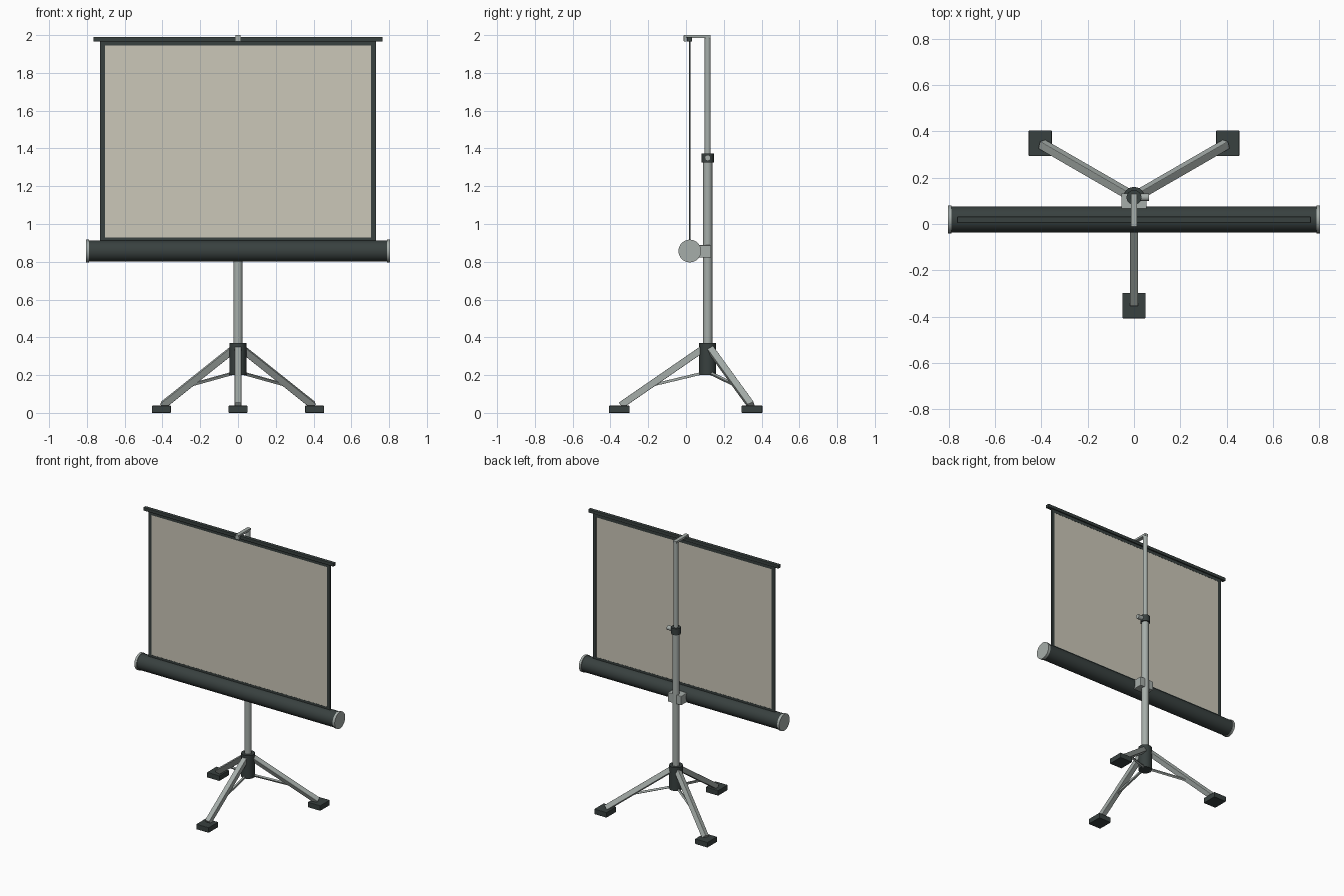
import bpy
import math
from mathutils import Vector, Matrix

cube = bpy.data.objects.get("Cube")
if cube:
    bpy.data.objects.remove(cube, do_unlink=True)


def material(name, rgb):
    m = bpy.data.materials.new(name)
    m.use_nodes = True
    m.diffuse_color = (*rgb, 1)
    bsdf = next(n for n in m.node_tree.nodes if n.type == 'BSDF_PRINCIPLED')
    bsdf.inputs["Base Color"].default_value = (*rgb, 1)
    return m


DARK = material("charcoal", (0.04, 0.052, 0.05))
METAL = material("grey metal", (0.38, 0.42, 0.40))
FABRIC = material("cream fabric", (0.60, 0.57, 0.48))

POLE_Y = 0.115
SCREEN_Y = 0.02


def finish(name, mat, bevel=0):
    ob = bpy.context.object
    ob.name = name
    ob.data.materials.append(mat)
    if bevel:
        mod = ob.modifiers.new("bevel", 'BEVEL')
        mod.width = bevel
        mod.segments = 2
    return ob


def box(name, lo, hi, mat, bevel=0):
    """Box between two opposite corners."""
    lo, hi = Vector(lo), Vector(hi)
    bpy.ops.mesh.primitive_cube_add(size=1)
    ob = finish(name, mat, bevel)
    ob.data.transform(Matrix.Translation((lo + hi) / 2) @ Matrix.Diagonal((*(hi - lo), 1)))
    return ob


def rod(name, a, b, radius, mat, sides=32):
    """Round bar from a to b."""
    a, b = Vector(a), Vector(b)
    bpy.ops.mesh.primitive_cylinder_add(vertices=sides, radius=radius, depth=(b - a).length)
    ob = finish(name, mat)
    ob.location = (a + b) / 2
    ob.rotation_euler = (b - a).to_track_quat('Z', 'Y').to_euler()
    bpy.ops.object.shade_smooth_by_angle(angle=math.radians(35))
    return ob


def strut(name, a, b, width, mat):
    """Square bar from a to b."""
    a, b = Vector(a), Vector(b)
    bpy.ops.mesh.primitive_cube_add(size=1)
    ob = finish(name, mat, width * 0.08)
    ob.data.transform(Matrix.Diagonal((width, width, (b - a).length, 1)))
    ob.location = (a + b) / 2
    ob.rotation_euler = Vector((0, 0, 1)).rotation_difference(b - a).to_euler()
    return ob


# Tripod: hub, three legs with braces and feet
rod("tripod_hub", (0, POLE_Y, 0.2), (0, POLE_Y, 0.37), 0.045, DARK)
for name, angle in (("front", -90), ("back_left", 30), ("back_right", 150)):
    c, s = math.cos(math.radians(angle)), math.sin(math.radians(angle))

    def at(r, z):
        return Vector((c * r, POLE_Y + s * r, z))

    strut(name + "_leg", at(0.46, 0.04), at(0.025, 0.34), 0.036, METAL)
    strut(name + "_brace", at(0.28, 0.15), at(0.03, 0.21), 0.014, METAL)
    foot = at(0.468, 0)
    box(name + "_foot", foot - Vector((0.05, 0.055, 0)), foot + Vector((0.05, 0.055, 0.038)), DARK, 0.003)

# Telescoping pole
rod("lower_pole", (0, POLE_Y, 0.22), (0, POLE_Y, 1.34), 0.024, METAL)
rod("upper_pole", (0, POLE_Y, 1.3), (0, POLE_Y, 1.99), 0.016, METAL)
rod("pole_collar", (0, POLE_Y, 1.325), (0, POLE_Y, 1.372), 0.032, DARK)
rod("collar_knob", (0.025, POLE_Y, 1.35), (0.065, POLE_Y, 1.35), 0.016, METAL, 20)

# Top arm and hook holding the hanging bar
box("top_arm", (-0.014, -0.012, 1.984), (0.014, 0.131, 2.0), METAL, 0.002)
box("top_hook", (-0.016, -0.012, 1.966), (0.016, 0.002, 1.99), METAL, 0.002)
box("hanging_bar", (-0.765, 0.004, 1.966), (0.765, 0.032, 1.99), DARK, 0.004)

# Roller case with end caps and its bracket
CASE_Z = 0.857
rod("roller_case", (-0.79, SCREEN_Y, CASE_Z), (0.79, SCREEN_Y, CASE_Z), 0.056, DARK, 48)
for name, side in (("left", 1), ("right", -1)):
    rod(name + "_end_cap", (side * 0.788, SCREEN_Y, CASE_Z), (side * 0.805, SCREEN_Y, CASE_Z), 0.06, METAL, 48)
box("case_bracket", (-0.054, 0.06, 0.822), (0.054, 0.132, 0.888), METAL, 0.003)

# Screen sheet with dark border
box("screen_fabric", (-0.706, SCREEN_Y - 0.003, 0.928), (0.706, SCREEN_Y + 0.003, 1.945), FABRIC)
for name, side in (("left", 1), ("right", -1)):
    x = sorted((side * 0.705, side * 0.73))
    box(name + "_border", (x[0], SCREEN_Y - 0.004, 0.9), (x[1], SCREEN_Y + 0.004, 1.97), DARK)
for name, z0, z1 in (("bottom", 0.9, 0.929), ("top", 1.944, 1.97)):
    box(name + "_border", (-0.706, SCREEN_Y - 0.004, z0), (0.706, SCREEN_Y + 0.004, z1), DARK)
